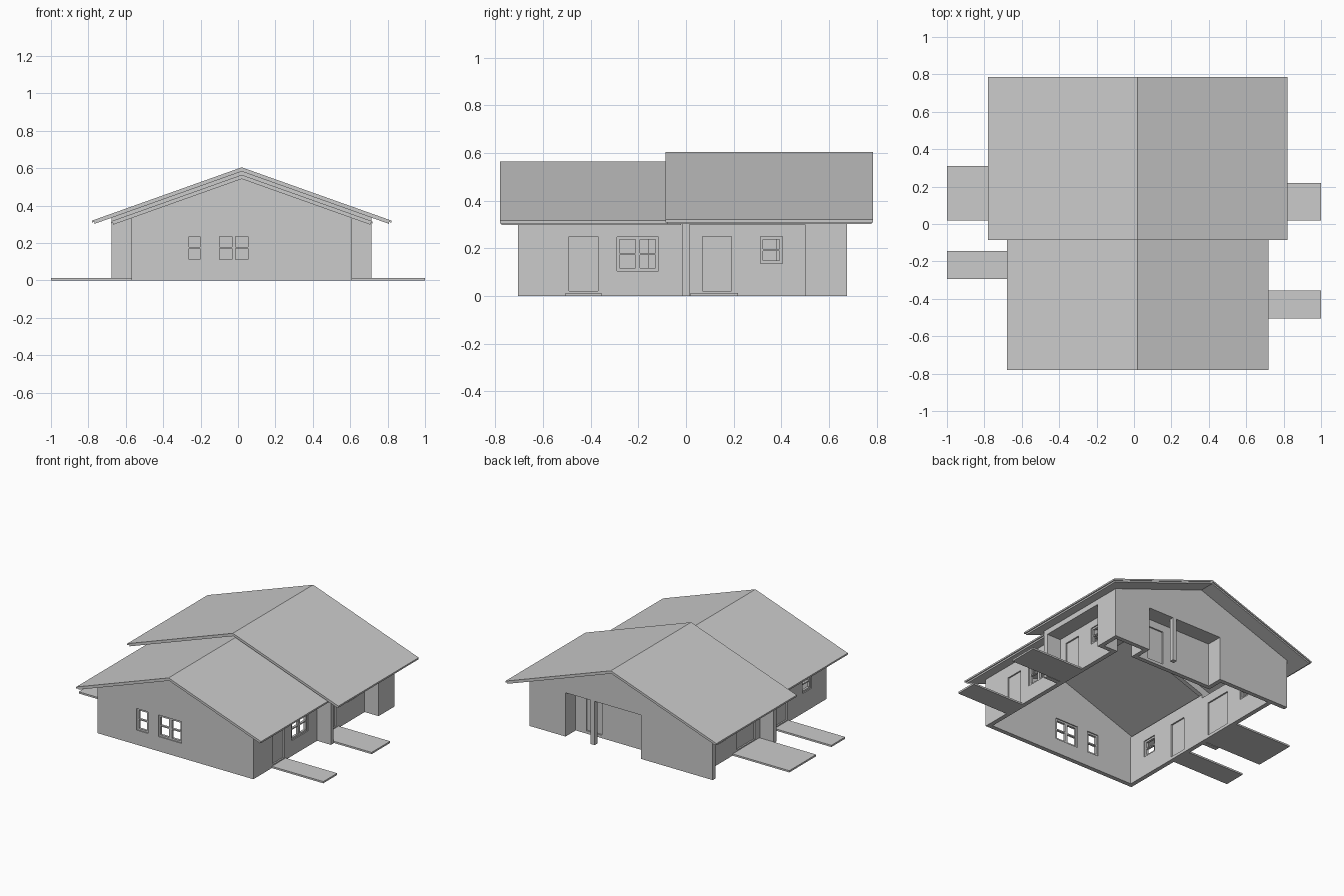
import bpy, bmesh

if "Cube" in bpy.data.objects:
    bpy.data.objects.remove(bpy.data.objects["Cube"])

CX = 0.02       # ridge line
SLOPE = 0.356   # roof pitch
T = 0.03        # wall thickness


def mesh_object(name, bm):
    bmesh.ops.recalc_face_normals(bm, faces=bm.faces)
    me = bpy.data.meshes.new(name)
    bm.to_mesh(me)
    bm.free()
    ob = bpy.data.objects.new(name, me)
    bpy.context.collection.objects.link(ob)
    return ob


def boxes(name, spans):
    """One object from boxes given as (x0, x1, y0, y1, z0, z1)."""
    bm = bmesh.new()
    for x0, x1, y0, y1, z0, z1 in spans:
        vs = bmesh.ops.create_cube(bm, size=1)["verts"]
        for v in vs:
            v.co.x = x0 if v.co.x < 0 else x1
            v.co.y = y0 if v.co.y < 0 else y1
            v.co.z = z0 if v.co.z < 0 else z1
    return mesh_object(name, bm)


def prism(name, pts, y0, y1):
    """Extrude an x-z outline along y."""
    bm = bmesh.new()
    face = bm.faces.new([bm.verts.new((x, y0, z)) for x, z in pts])
    ext = bmesh.ops.extrude_face_region(bm, geom=[face])["geom"]
    for v in ext:
        if isinstance(v, bmesh.types.BMVert):
            v.co.y = y1
    return mesh_object(name, bm)


def chevron(name, half, ridge, thick, y0, y1):
    """Bent roof slab over the ridge line."""
    e = ridge - SLOPE * half
    prism(name, [(CX - half, e), (CX, ridge), (CX + half, e),
                 (CX + half, e - thick), (CX, ridge - thick), (CX - half, e - thick)], y0, y1)


def gable(name, half, ridge, y0, y1):
    e = ridge - SLOPE * half
    return prism(name, [(CX - half, 0), (CX + half, 0), (CX + half, e),
                        (CX, ridge), (CX - half, e)], y0, y1)


def span(axis, c0, c1, a0, a1, z0, z1):
    return (c0, c1, a0, a1, z0, z1) if axis == "x" else (a0, a1, c0, c1, z0, z1)


def cut(ob, cutters):
    """Cut box openings through a wall."""
    for i, c in enumerate(cutters):
        tool = boxes("cutter", [c])
        tool.hide_render = True
        m = ob.modifiers.new("opening", "BOOLEAN")
        m.operation = "DIFFERENCE"
        m.solver = "EXACT"
        m.object = tool
        bpy.context.view_layer.objects.active = ob
        bpy.ops.object.modifier_apply(modifier=m.name)
        bpy.data.objects.remove(tool)


def window(name, wall, axis, c0, c1, a0, a1, z0, z1, cols):
    """Opening plus a frame with sashes and one horizontal bar."""
    cut(wall, [span(axis, c0 - .1, c1 + .1, a0, a1, z0, z1)])
    f, d0, d1 = 0.012, c0 + 0.007, c1 - 0.007
    parts = [(a0, a0 + f, z0, z1), (a1 - f, a1, z0, z1),
             (a0 + f, a1 - f, z0, z0 + f), (a0 + f, a1 - f, z1 - f, z1)]
    mid, zm = (a0 + a1) / 2, (z0 + z1) / 2
    parts.append((a0 + f, a1 - f, zm - .004, zm + .004))
    if cols == 2:
        parts.append((mid - .01, mid + .01, z0 + f, z1 - f))
    boxes(name, [span(axis, d0, d1, *p) for p in parts])


def door(name, wall, axis, c0, c1, a0, a1):
    """Opening with a thin door leaf set inside it."""
    cut(wall, [span(axis, c0 - .1, c1 + .1, a0, a1, .02, .25)])
    m = (c0 + c1) / 2
    boxes(name, [span(axis, m - .005, m + .005, a0, a1, .02, .25)])


# Roofs: two thin layers each, the rear one wider and higher
for tag, half, ridge, y0, y1 in (("front", .70, .565, -.78, -.015),
                                 ("rear", .80, .605, -.085, .785)):
    chevron(tag + "_roof_top", half, ridge, .011, y0, y1)
    chevron(tag + "_roof_lining", half - .012, ridge - .011, .011, y0 + .006, y1 - .006)
# Gable strip closing the step between the roofs
chevron("step_gable", .695, .583, .05, -.015, .015)

XL, XR = -.57, .61      # narrow house body
OL, OR = -.675, .715    # outer line of the rear part

# Front gable wall and its windows
front = gable("front_wall", .59, .543, -.705, -.705 + T)
window("front_window_double", front, "y", -.705, -.675, -.11, .065, .10, .248, 2)
window("front_window_single", front, "y", -.705, -.675, -.275, -.19, .10, .248, 1)

# Side walls of the front part
right = boxes("front_right_wall", [(XR - T, XR, -.705 + T, .015, 0, .333)])
door("front_right_door", right, "x", XR - T, XR, -.49, -.37)
window("front_right_window", right, "x", XR - T, XR, -.29, -.115, .105, .248, 2)
left = boxes("front_left_wall", [(XL, XL + T, -.705 + T, .015, 0, .333)])
door("front_left_door", left, "x", XL, XL + T, -.285, -.16)
window("front_left_window", left, "x", XL, XL + T, -.545, -.445, .135, .248, 1)

# Fin walls where the two parts meet
boxes("right_fin", [(XR, OR, -.015, .015, 0, .336)])
boxes("left_fin", [(OL, XL, -.015, .015, 0, .336)])

# Right porch: recessed wall, return, solid corner, header, ceiling
wall = boxes("right_porch_wall", [(XR - T, XR, .015, .53, 0, .31)])
door("right_porch_door", wall, "x", XR - T, XR, .07, .19)
window("right_porch_window", wall, "x", XR - T, XR, .312, .405, .137, .25, 1)
boxes("right_porch_return", [(XR, OR - T, .5, .53, 0, .31)])
boxes("right_corner_wall", [(OR - T, OR, .5, .675 - T, 0, .336)])
boxes("right_porch_header", [(OR - T, OR, .015, .5, .30, .336)])
boxes("right_porch_ceiling", [(XR, OR - T, .015, .5, .30, .31)])

# Left porch: runs to the back wall
wall = boxes("left_porch_wall", [(XL, XL + T, .015, .675 - T, 0, .31)])
door("left_porch_door", wall, "x", XL, XL + T, .07, .26)
window("left_porch_window", wall, "x", XL, XL + T, .38, .475, .137, .25, 1)
boxes("left_porch_header", [(OL, OL + T, .015, .675 - T, .30, .336)])
boxes("left_porch_ceiling", [(OL + T, XL, .015, .675 - T, .30, .31)])

# Back gable wall with a porch recess
back = gable("back_wall", .695, .583, .675 - T, .675)
cut(back, [(-.13, .44, .5, .8, -.1, .30)])
wall = boxes("back_porch_wall", [(-.13 - T, .44 + T, .535, .565, 0, .31)])
door("back_porch_door", wall, "y", .535, .565, .24, .36)
boxes("back_porch_jambs", [(-.13 - T, -.13, .565, .675 - T, 0, .31),
                           (.44, .44 + T, .565, .675 - T, 0, .31)])
boxes("back_porch_ceiling", [(-.13, .44, .565, .675 - T, .30, .31)])
boxes("back_porch_post", [(.22, .25, .645, .675, 0, .30)])

# Paths leading to the side doors
boxes("front_right_path", [(XR, 1, -.505, -.355, 0, .012)])
boxes("rear_right_path", [(XR, 1, .018, .218, 0, .012)])
boxes("front_left_path", [(-1, XL, -.295, -.145, 0, .012)])
boxes("rear_left_path", [(-1, XL, .02, .31, 0, .012)])
